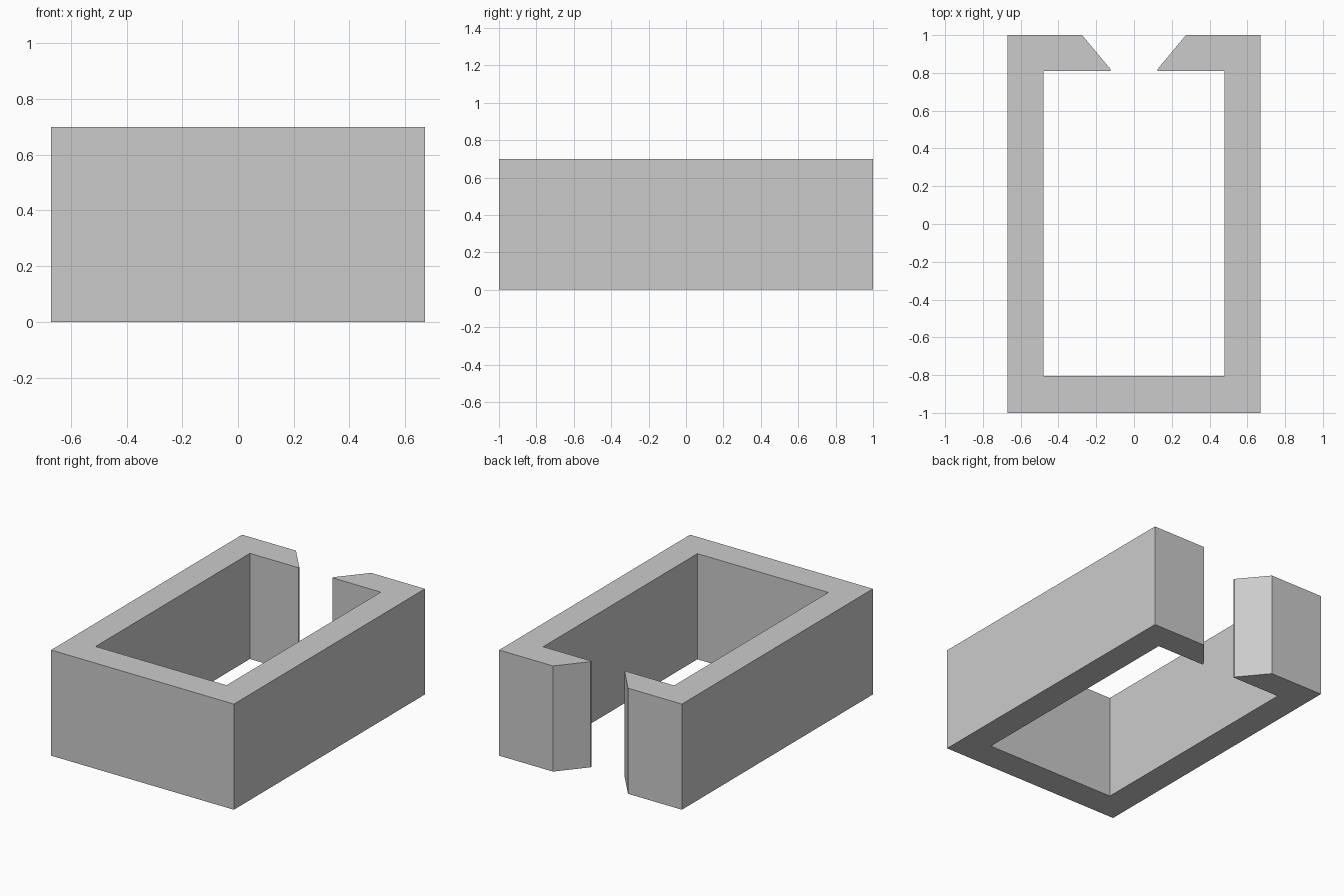
import bpy
import bmesh

default = bpy.data.objects.get("Cube")
if default:
    bpy.data.objects.remove(default, do_unlink=True)

HEIGHT = 0.70

grey = bpy.data.materials.new("light_grey")
grey.use_nodes = True
colour = (0.6, 0.6, 0.6, 1)
grey.diffuse_color = colour
grey.node_tree.nodes["Principled BSDF"].inputs["Base Color"].default_value = colour

# Half outline of the wall, from the slanted lip round to the front centre
half = [(0.125, 0.81), (0.125, 0.82), (0.275, 1), (0.67, 1), (0.67, -1)]
inner = [(0.48, -0.805), (0.48, 0.81)]

# Mirror the half to close the full C-shaped outline
mirror = lambda pts: [(-x, y) for x, y in reversed(pts)]
outline = half + mirror(half) + mirror(inner) + inner

# Extrude the outline upwards
bm = bmesh.new()
base = bm.faces.new([bm.verts.new((x, y, 0)) for x, y in outline])
top = bmesh.ops.extrude_face_region(bm, geom=[base], use_keep_orig=True)
bmesh.ops.translate(bm, vec=(0, 0, HEIGHT),
                    verts=[v for v in top["geom"] if isinstance(v, bmesh.types.BMVert)])
bmesh.ops.recalc_face_normals(bm, faces=bm.faces)

mesh = bpy.data.meshes.new("channel_wall")
bm.to_mesh(mesh)
bm.free()
mesh.materials.append(grey)
wall = bpy.data.objects.new("channel_wall", mesh)
bpy.context.collection.objects.link(wall)
